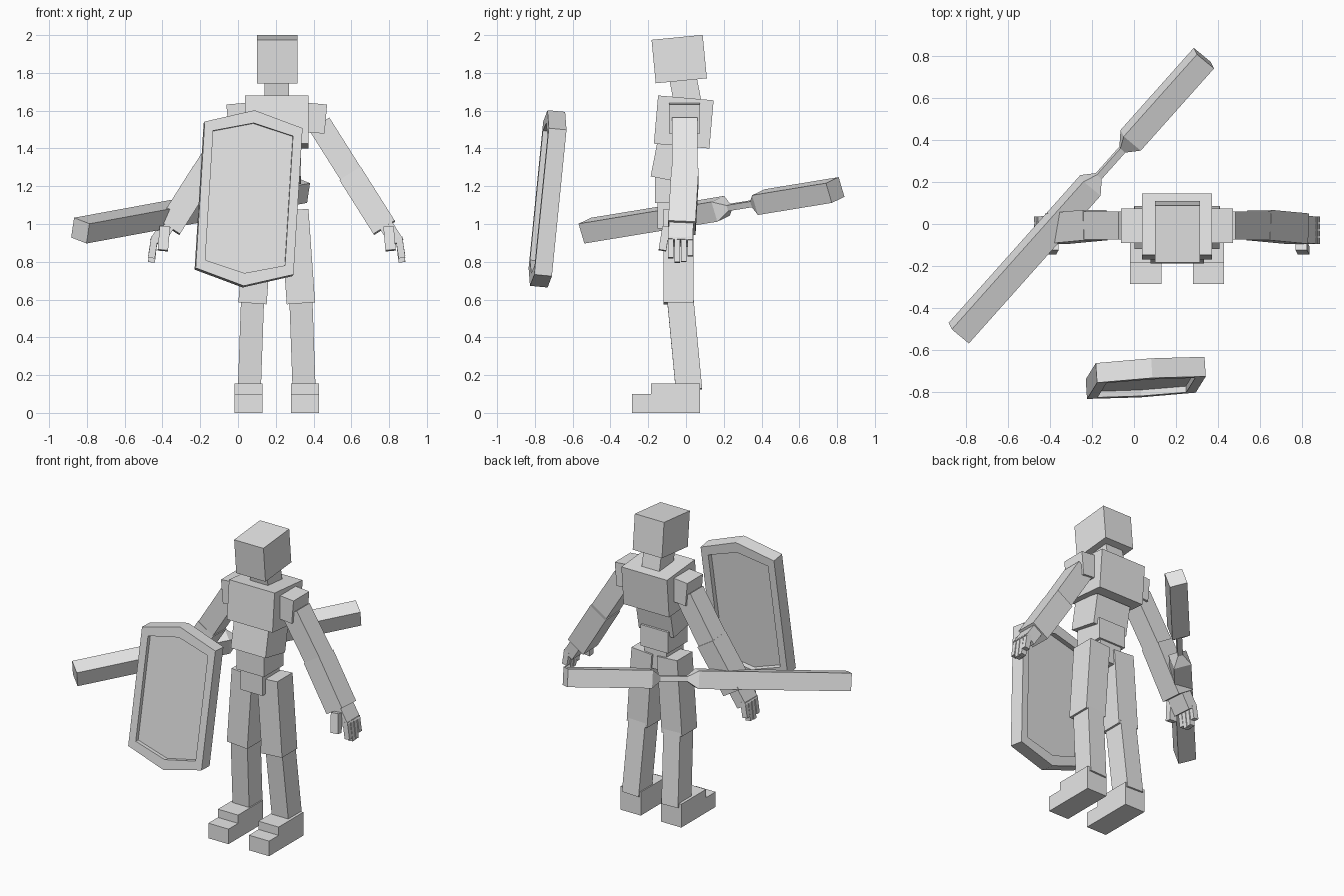
import bpy, bmesh, math
from mathutils import Matrix, Vector, Euler

if "Cube" in bpy.data.objects:
    bpy.data.objects.remove(bpy.data.objects["Cube"])

CX = 0.205                      # centre line of the figure
grey = bpy.data.materials.new("light_grey")
grey.diffuse_color = (0.8, 0.8, 0.8, 1)
grey.use_nodes = True
grey.node_tree.nodes["Principled BSDF"].inputs["Base Color"].default_value = grey.diffuse_color


def finish(name, bm, matrix=None):
    if matrix is not None:
        bm.transform(matrix)
    bmesh.ops.recalc_face_normals(bm, faces=bm.faces)
    mesh = bpy.data.meshes.new(name)
    bm.to_mesh(mesh)
    bm.free()
    mesh.materials.append(grey)
    ob = bpy.data.objects.new(name, mesh)
    bpy.context.collection.objects.link(ob)
    return ob


def box(name, loc, size, rx=0, ry=0):
    bm = bmesh.new()
    bmesh.ops.create_cube(bm, size=1)
    rot = Euler((math.radians(rx), math.radians(ry), 0)).to_matrix().to_4x4()
    finish(name, bm, Matrix.Translation(loc) @ rot @ Matrix.Diagonal((*size, 1)))


def frame(x, y, z, origin):
    m = Matrix((x, y, z)).transposed().to_4x4()
    m.translation = origin
    return m


def limb(name, p0, p1, width, depth):
    """Box running from p0 to p1."""
    p0, p1 = Vector(p0), Vector(p1)
    z = (p1 - p0).normalized()
    x = Vector((0, 1, 0)).cross(z).normalized()
    y = z.cross(x)
    bm = bmesh.new()
    bmesh.ops.create_cube(bm, size=1)
    bm.transform(Matrix.Diagonal((width, depth, (p1 - p0).length, 1)))
    finish(name, bm, frame(x, y, z, (p0 + p1) / 2))


# Head and torso
box("head", (0.207, -0.036, 1.873), (0.215, 0.272, 0.231), rx=5.5)
box("neck", (CX, -0.004, 1.71), (0.13, 0.145, 0.14), rx=11)
box("chest", (CX, -0.012, 1.54), (0.335, 0.295, 0.256), rx=-5)
box("abdomen", (CX, -0.066, 1.325), (0.255, 0.21, 0.19), rx=-11)
box("waist", (CX, -0.062, 1.18), (0.20, 0.205, 0.14))
box("crotch", (CX, -0.062, 1.045), (0.16, 0.18, 0.14))

# Arms and legs, mirrored about the centre line
for side, s in (("right", -1), ("left", 1)):
    def P(x, y, z):
        return (CX + s * (x - CX), y, z)

    box(side + "_shoulder", P(0.41, -0.008, 1.56), (0.11, 0.165, 0.155), ry=s * 5)
    limb(side + "_upper_arm", P(0.43, -0.007, 1.53), P(0.61, -0.007, 1.245), 0.126, 0.135)
    limb(side + "_forearm", P(0.595, -0.005, 1.265), P(0.775, -0.022, 0.98), 0.133, 0.145)
    limb(side + "_palm", P(0.785, -0.025, 0.99), P(0.843, -0.03, 0.90), 0.075, 0.13)
    for i, tip in enumerate((0.82, 0.797, 0.80, 0.83)):
        y = -0.08 + 0.034 * i
        limb(f"{side}_finger_{i + 1}", P(0.852, y, 0.93), P(0.868, y, tip), 0.036, 0.029)
    limb(side + "_thumb", P(0.797, -0.105, 0.985), P(0.808, -0.125, 0.86), 0.055, 0.04)

    limb(side + "_thigh", P(0.298, -0.04, 1.075), P(0.333, -0.04, 0.58), 0.15, 0.16)
    limb(side + "_shin", P(0.333, -0.03, 0.60), P(0.35, 0.016, 0.12), 0.122, 0.14)
    box(side + "_foot", P(0.354, -0.055, 0.0775), (0.148, 0.26, 0.155))
    box(side + "_toe", P(0.354, -0.23, 0.05), (0.148, 0.11, 0.10))

# Staff: thick square ends joined by a thin grip
a, b = Vector((-0.835, -0.52, 0.965)), Vector((0.333, 0.79, 1.18))
axis = (b - a).normalized()
flat = axis.cross(Vector((0, 0, 1))).normalized()
up = flat.cross(axis)
roll = math.radians(17)
side_dir = flat * math.cos(roll) - up * math.sin(roll)
up_dir = side_dir.cross(axis)
bm = bmesh.new()
rings = []
for t, r in ((0, 0.055), (0.95, 0.055), (1.01, 0.016), (1.18, 0.016),
             (1.24, 0.055), ((b - a).length, 0.055)):
    rings.append([bm.verts.new(a + axis * t + side_dir * i * r + up_dir * j * r)
                  for i, j in ((-1, -1), (1, -1), (1, 1), (-1, 1))])
for r0, r1 in zip(rings, rings[1:]):
    for k in range(4):
        bm.faces.new((r0[k], r0[k - 1], r1[k - 1], r1[k]))
bm.faces.new(rings[0])
bm.faces.new(rings[-1])
finish("staff", bm)


# Shield: six-sided frame with a thin recessed panel
def hexagon(bm, w, h, apex, y):
    return [bm.verts.new((x, y, z)) for x, z in
            ((-w, h), (0, apex), (w, h), (w, -h), (0, -apex), (-w, -h))]


sx = Vector((0.518, 0.03, -0.035)).normalized()
sz = Vector((0.0425, 0.077, 0.776))
sz = (sz - sx * sz.dot(sx)).normalized()
place = frame(sx, sz.cross(sx), sz, Vector((0.056, -0.733, 1.133)))
outer, inner = (0.26, 0.39, 0.468), (0.212, 0.345, 0.40)

bm = bmesh.new()
loops = [hexagon(bm, *outer, -0.047), hexagon(bm, *outer, 0.047),
         hexagon(bm, *inner, 0.047), hexagon(bm, *inner, -0.047)]
for n in range(4):
    l0, l1 = loops[n], loops[(n + 1) % 4]
    for k in range(6):
        bm.faces.new((l0[k], l0[k - 1], l1[k - 1], l1[k]))
finish("shield_frame", bm, place)

bm = bmesh.new()
front, back = hexagon(bm, *inner, -0.018), hexagon(bm, *inner, 0.012)
bm.faces.new(front)
bm.faces.new(back)
finish("shield_panel", bm, place)
